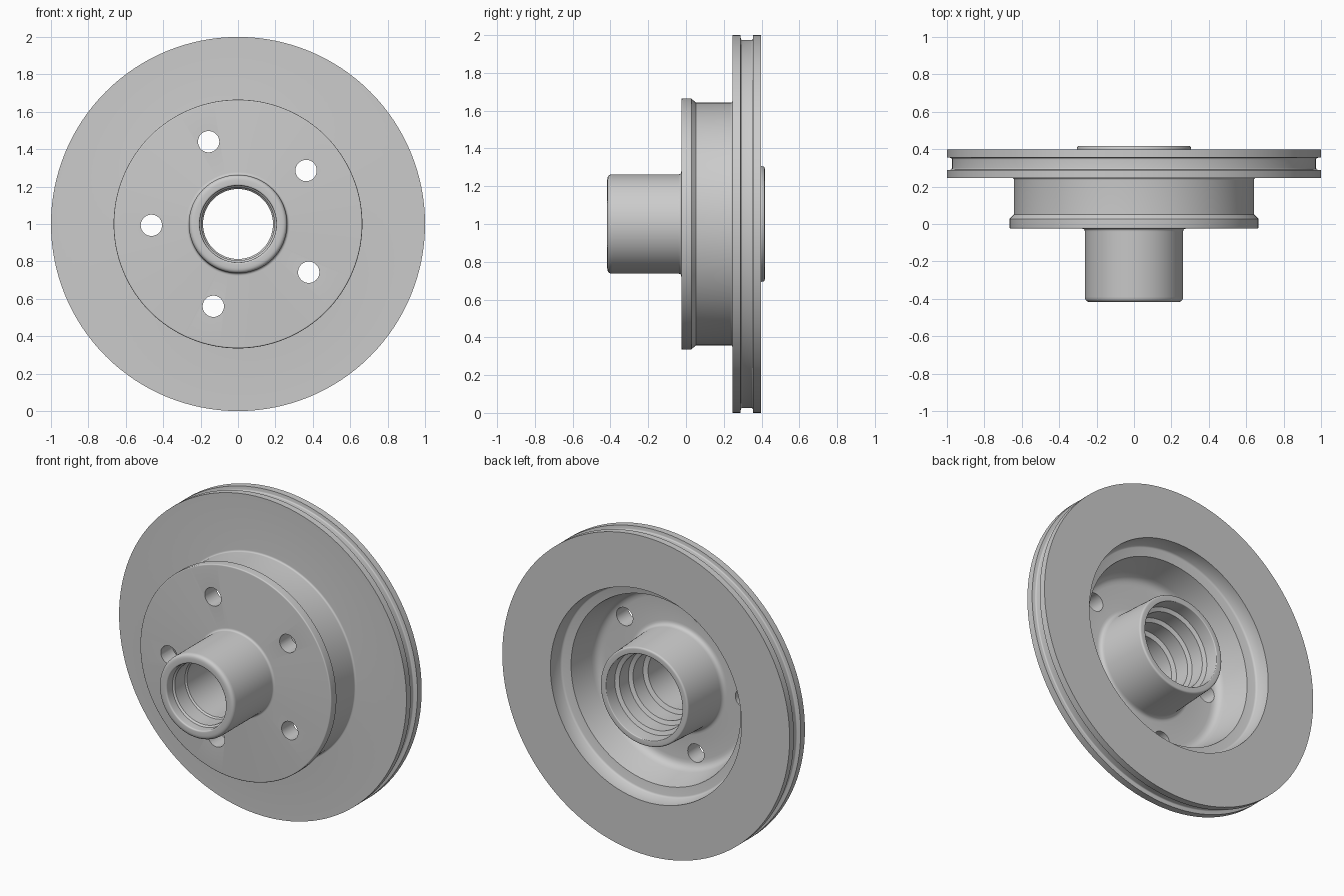
import bpy, bmesh, math

if "Cube" in bpy.data.objects:
    bpy.data.objects.remove(bpy.data.objects["Cube"])

SEG = 128
CENTRE_Z = 1.0


def rounded(points):
    """Expand (radius, y, fillet) corners of a closed profile into points."""
    out = []
    n = len(points)
    for i, (r, y, f) in enumerate(points):
        if f == 0:
            out.append((r, y))
            continue
        ends = []
        for q in (points[i - 1], points[(i + 1) % n]):
            dr, dy = q[0] - r, q[1] - y
            length = math.hypot(dr, dy)
            ends.append((r + dr / length * f, y + dy / length * f))
        a, b = ends
        for k in range(6):
            t = k / 5
            out.append(tuple((1 - t) ** 2 * a[j] + 2 * t * (1 - t) * (r, y)[j] + t * t * b[j]
                             for j in (0, 1)))
    return out


def lathe(name, points):
    """Revolve a closed profile around the y axis."""
    bm = bmesh.new()
    rings = []
    for r, y in points:
        rings.append([bm.verts.new((r * math.cos(2 * math.pi * k / SEG), y,
                                    CENTRE_Z + r * math.sin(2 * math.pi * k / SEG)))
                      for k in range(SEG)])
    for i, ring in enumerate(rings):
        nxt = rings[(i + 1) % len(rings)]
        for k in range(SEG):
            j = (k + 1) % SEG
            bm.faces.new((ring[k], ring[j], nxt[j], nxt[k]))
    bmesh.ops.recalc_face_normals(bm, faces=bm.faces)
    mesh = bpy.data.meshes.new(name)
    bm.to_mesh(mesh)
    bm.free()
    obj = bpy.data.objects.new(name, mesh)
    bpy.context.collection.objects.link(obj)
    return obj


profile = [
    # hub snout and hat, outside
    (0.205, -0.417, 0.01), (0.263, -0.417, 0.028), (0.263, -0.025, 0.015),
    (0.665, -0.025, 0.008), (0.665, 0.028, 0), (0.642, 0.052, 0), (0.642, 0.246, 0.012),
    # disc with rim groove
    (1.0, 0.246, 0), (1.0, 0.288, 0), (0.974, 0.291, 0.008),
    (0.974, 0.353, 0.008), (1.0, 0.356, 0), (1.0, 0.398, 0),
    # hat, inside
    (0.665, 0.398, 0), (0.665, 0.355, 0), (0.65, 0.31, 0.01), (0.59, 0.30, 0),
    (0.55, 0.09, 0.05), (0.32, 0.09, 0.03),
    # rear boss and stepped bearing bore
    (0.305, 0.417, 0.012), (0.265, 0.417, 0.006), (0.265, 0.33, 0),
    (0.24, 0.32, 0), (0.24, 0.23, 0), (0.215, 0.22, 0), (0.215, 0.12, 0),
    (0.187, 0.11, 0), (0.187, -0.24, 0), (0.195, -0.25, 0), (0.195, -0.35, 0), (0.205, -0.36, 0),
]
rotor = lathe("brake_rotor", rounded(profile))

# five bolt holes
HOLES = [(-0.157, 1.44), (0.364, 1.286), (0.378, 0.742), (-0.132, 0.56), (-0.463, 0.993)]
for x, z in HOLES:
    bpy.ops.mesh.primitive_cylinder_add(vertices=40, radius=0.057, depth=0.3,
                                        location=(x, 0.03, z), rotation=(math.pi / 2, 0, 0))
    cutter = bpy.context.object
    cutter.name = "bolt_hole_cutter"
    cutter.hide_render = True
    mod = rotor.modifiers.new("bolt_hole", 'BOOLEAN')
    mod.object = cutter
    mod.operation = 'DIFFERENCE'
    mod.solver = 'EXACT'
    bpy.context.view_layer.objects.active = rotor
    bpy.ops.object.modifier_apply(modifier=mod.name)
    bpy.data.objects.remove(cutter)

bpy.ops.object.select_all(action='DESELECT')
rotor.select_set(True)
bpy.context.view_layer.objects.active = rotor
bpy.ops.object.shade_smooth_by_angle(angle=math.radians(30))
